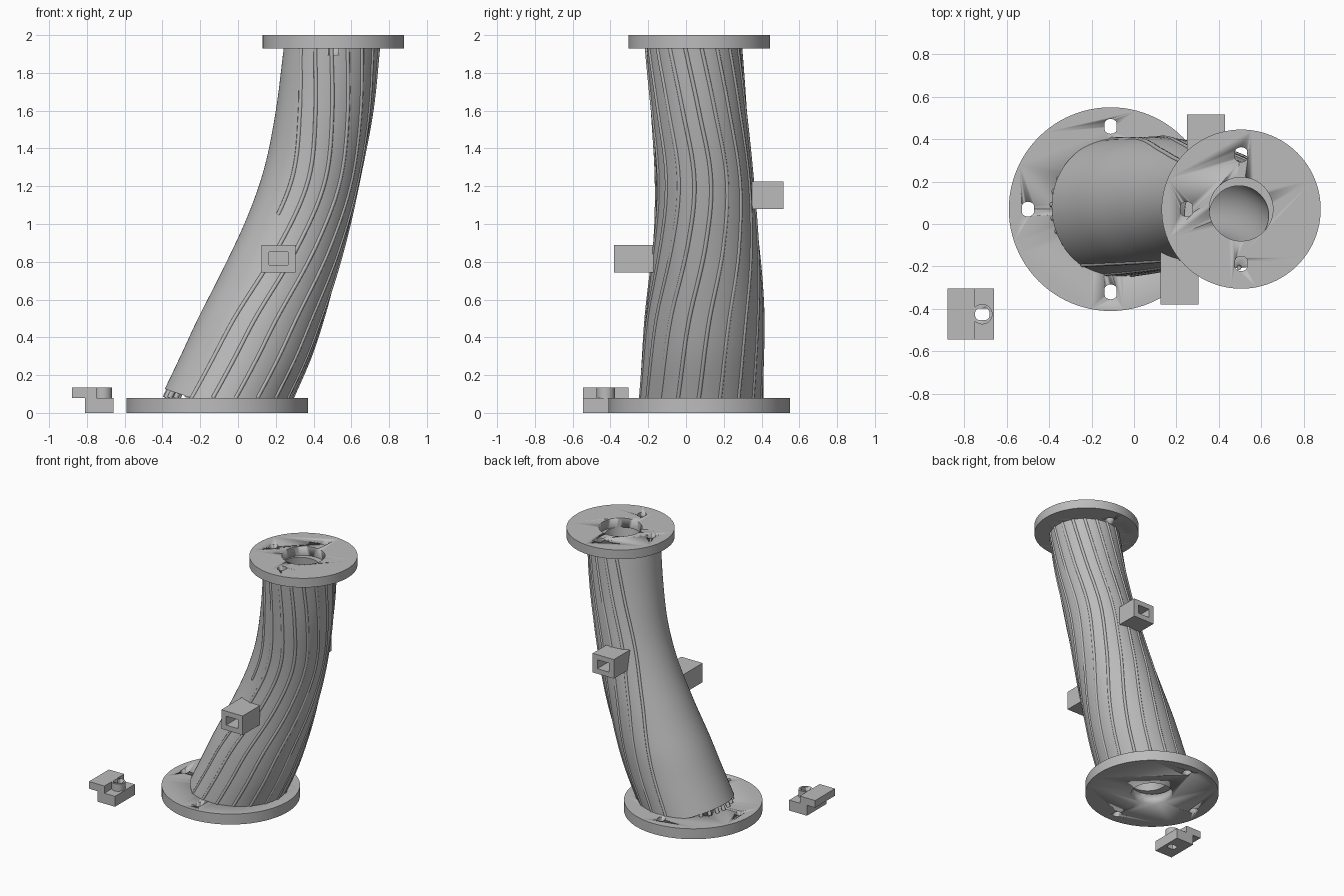
import bpy, bmesh, math
from mathutils import Vector

old = bpy.data.objects.get("Cube")
if old:
    bpy.data.objects.remove(old, do_unlink=True)

grey = bpy.data.materials.new("plain grey")
grey.use_nodes = True
grey.diffuse_color = (0.5, 0.5, 0.5, 1)
grey.node_tree.nodes["Principled BSDF"].inputs["Base Color"].default_value = (0.5, 0.5, 0.5, 1)


def finish(name, bm, smooth=True):
    bmesh.ops.recalc_face_normals(bm, faces=bm.faces)
    mesh = bpy.data.meshes.new(name)
    bm.to_mesh(mesh)
    bm.free()
    mesh.materials.append(grey)
    ob = bpy.data.objects.new(name, mesh)
    bpy.context.collection.objects.link(ob)
    if smooth:
        activate(ob)
        bpy.ops.object.shade_smooth_by_angle(angle=math.radians(35))
    return ob


def activate(ob):
    bpy.ops.object.select_all(action='DESELECT')
    ob.select_set(True)
    bpy.context.view_layer.objects.active = ob


def box(name, x0, x1, y0, y1, z0, z1):
    bm = bmesh.new()
    bmesh.ops.create_cube(bm, size=1)
    for v in bm.verts:
        v.co = Vector(((x0 + x1) / 2 + v.co.x * (x1 - x0),
                       (y0 + y1) / 2 + v.co.y * (y1 - y0),
                       (z0 + z1) / 2 + v.co.z * (z1 - z0)))
    return finish(name, bm, False)


def disc(name, x, y, z0, z1, r, sides=96, flat_x=9, flat_y=9):
    """Upright cylinder, with optional flats on its x or y sides."""
    bm = bmesh.new()
    bmesh.ops.create_cone(bm, cap_ends=True, segments=sides, radius1=r, radius2=r, depth=z1 - z0)
    for v in bm.verts:
        v.co.x = x + max(-flat_x, min(flat_x, v.co.x))
        v.co.y = y + max(-flat_y, min(flat_y, v.co.y))
        v.co.z += (z0 + z1) / 2
    return finish(name, bm)


def cut(ob, cutters):
    for c in cutters:
        mod = ob.modifiers.new("cut", 'BOOLEAN')
        mod.operation, mod.solver, mod.object = 'DIFFERENCE', 'EXACT', c
        activate(ob)
        bpy.ops.object.modifier_apply(modifier=mod.name)


def discard(cutters):
    for c in cutters:
        bpy.data.objects.remove(c, do_unlink=True)


# Pipe stations: height, centre x, centre y, half width, half depth
STATIONS = [(0.08, -0.06, 0.08, 0.35, 0.325), (0.3, 0.04, 0.09, 0.345, 0.32),
            (0.5, 0.12, 0.098, 0.332, 0.312), (0.75, 0.22, 0.105, 0.305, 0.29),
            (1.04, 0.325, 0.105, 0.275, 0.265), (1.3, 0.398, 0.093, 0.258, 0.253),
            (1.6, 0.455, 0.068, 0.255, 0.25), (1.93, 0.495, 0.04, 0.253, 0.25)]
# Rod swing in degrees by height
SWING = [(0.08, -12), (0.5, -5), (0.9, 10), (1.24, 18), (1.6, 10), (1.93, 0)]


def sample(table, z):
    """Smooth interpolation of table rows by height."""
    i = 0
    while i < len(table) - 2 and z > table[i + 1][0]:
        i += 1
    a, b = table[i], table[i + 1]
    p, n = table[max(i - 1, 0)], table[min(i + 2, len(table) - 1)]
    h = b[0] - a[0]
    t = (z - a[0]) / h
    out = []
    for k in range(1, len(a)):
        ma = (b[k] - p[k]) / (b[0] - p[0]) * h
        mb = (n[k] - a[k]) / (n[0] - a[0]) * h
        out.append((2*t**3 - 3*t*t + 1) * a[k] + (t**3 - 2*t*t + t) * ma
                   + (3*t*t - 2*t**3) * b[k] + (t**3 - t*t) * mb)
    return out


def on_pipe(z, angle, scale=1.0, bore=None):
    cx, cy, rx, ry = sample(STATIONS, z)
    if bore:
        rx = ry = bore
    return Vector((cx + rx * scale * math.cos(angle), cy + ry * scale * math.sin(angle), z))


# Hollow leaning pipe, with its low end tilted away from the base
SIDES, RINGS = 72, 44
LOW, HIGH = STATIONS[0][0], STATIONS[-1][0]
bm = bmesh.new()
rings = []
for bore in (None, 0.14):
    order = range(RINGS + 1) if bore is None else range(RINGS, -1, -1)
    for i in order:
        ring = []
        for j in range(SIDES):
            a = math.tau * j / SIDES
            z = LOW + (HIGH - LOW) * i / RINGS
            if i < 3:
                p = on_pipe(LOW, a, bore=bore)
                lift = max(0, -0.29 * (p.x + 0.25))
                z += lift * (1 - i / 3)
            ring.append(bm.verts.new(on_pipe(z, a, bore=bore)))
        rings.append(ring)
for k, ring in enumerate(rings):
    nxt = rings[(k + 1) % len(rings)]
    for j in range(SIDES):
        m = (j + 1) % SIDES
        bm.faces.new((ring[j], ring[m], nxt[m], nxt[j]))
pipe = finish("leaning_pipe", bm)


# Round rods half sunk in the pipe wall
def rods(name, angles, top, scale, radius):
    curve = bpy.data.curves.new(name, 'CURVE')
    curve.dimensions = '3D'
    curve.bevel_depth, curve.bevel_resolution = radius, 2
    curve.use_fill_caps = True
    for deg in angles:
        low = 1.05 if deg == -130 else LOW
        sp = curve.splines.new('POLY')
        sp.points.add(40)
        for i, pt in enumerate(sp.points):
            z = low + (top - low) * i / 40
            a = math.radians(deg + sample(SWING, z)[0])
            pt.co = (*on_pipe(z, a, scale), 1)
        sp.use_smooth = True
    curve.materials.append(grey)
    ob = bpy.data.objects.new(name, curve)
    bpy.context.collection.objects.link(ob)


rods("surface_rods", range(-130, 111, 20), HIGH, 0.988, 0.011)
rods("hidden_rod_ends", range(130, 230, 12), 0.2, 0.93, 0.014)

# Round end flanges with a bore and three bolt holes each
for name, x, z0, z1, r, reach, hole_low in (("base_flange", -0.11, 0, 0.08, 0.48, 0.39, -0.1),
                                            ("top_flange", 0.505, 1.93, 2, 0.375, 0.257, 1.895)):
    y = 0.07
    flange = disc(name, x, y, z0, z1, r)
    bore = disc("bore_cutter", x, y, z0 - 0.01, z1 + 0.1, 0.15, 48)
    bolts = [disc("bolt_cutter", x + reach * dx, y + reach * dy, hole_low, z1 + 0.1, 0.035, 24, 0.028)
             for dx, dy in ((-1, 0), (0, 1), (0, -1))]
    cut(flange, [bore] + bolts)
    if z0 > 1:
        cut(pipe, bolts)
    discard([bore] + bolts)

# Square sockets on the front and back of the pipe
for name, x, z, y0, y1, mouth in (("front_socket", 0.215, 0.817, -0.38, -0.09, -0.38),
                                  ("back_socket", 0.34, 1.152, 0.3, 0.515, 0.515)):
    socket = box(name, x - 0.09, x + 0.09, y0, y1, z - 0.073, z + 0.073)
    opening = box("opening_cutter", x - 0.05, x + 0.05, mouth - 0.18, mouth + 0.18, z - 0.034, z + 0.034)
    cut(socket, [opening])
    discard([opening])

# Loose stepped clamp beside the base
foot = box("clamp_foot", -0.81, -0.66, -0.545, -0.305, 0, 0.08)
box("clamp_jaw", -0.88, -0.75, -0.545, -0.305, 0.08, 0.135)
boss = disc("clamp_boss", -0.715, -0.425, 0.08, 0.135, 0.048, 32)
hole = disc("clamp_hole_cutter", -0.715, -0.425, -0.1, 0.3, 0.035, 24, 9, 0.027)
cut(foot, [hole])
cut(boss, [hole])
discard([hole])
